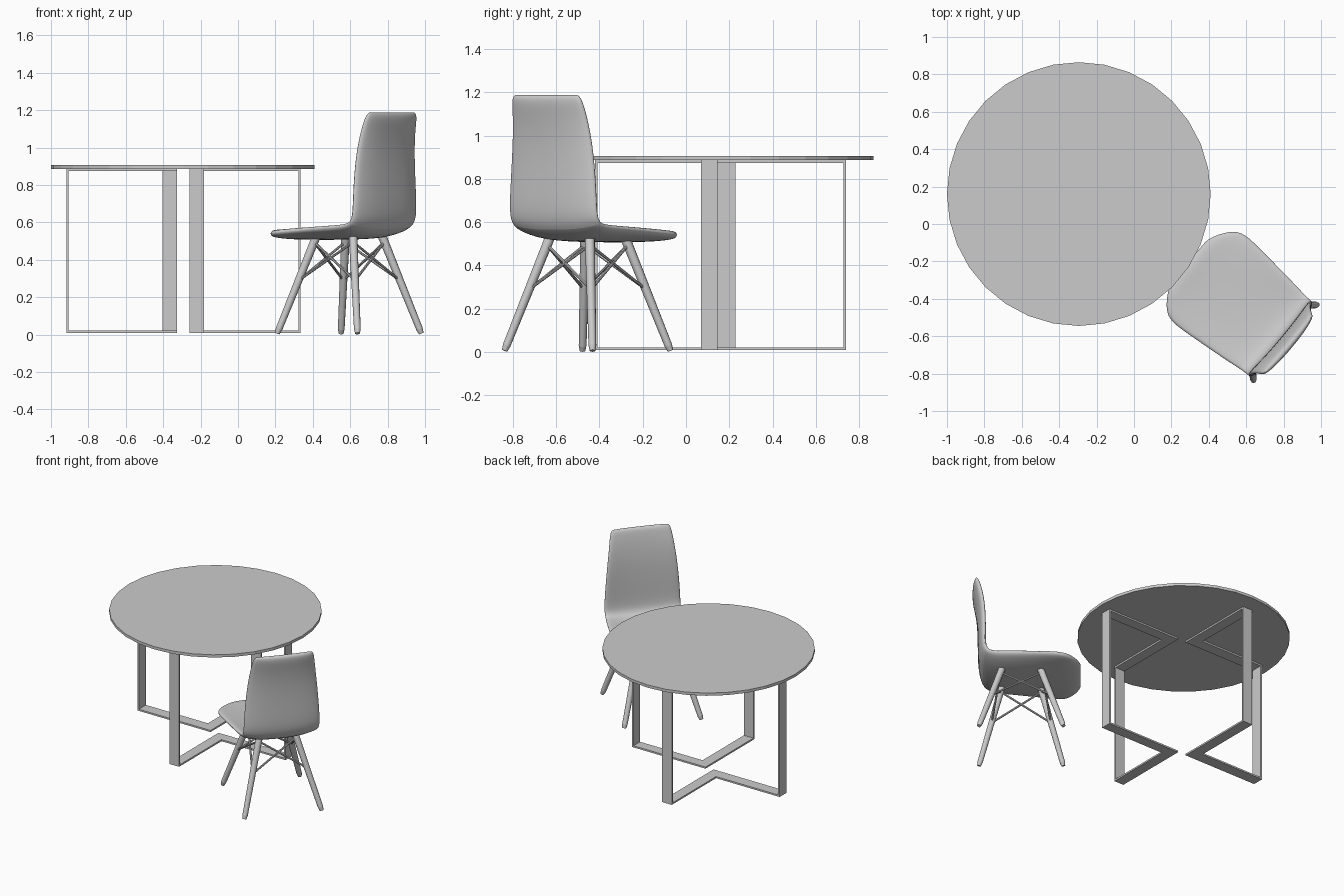
import bpy, bmesh, math
from mathutils import Vector, Matrix

if "Cube" in bpy.data.objects:
    bpy.data.objects.remove(bpy.data.objects["Cube"])

CHAIR = Matrix.Translation((0.595, -0.455, 0)) @ Matrix.Rotation(math.radians(-130), 4, 'Z')


def finish(name, bm, smooth=False, matrix=None):
    bmesh.ops.recalc_face_normals(bm, faces=bm.faces[:])
    mesh = bpy.data.meshes.new(name)
    bm.to_mesh(mesh)
    bm.free()
    ob = bpy.data.objects.new(name, mesh)
    bpy.context.collection.objects.link(ob)
    if matrix:
        ob.matrix_world = matrix
    if smooth:
        bpy.ops.object.select_all(action='DESELECT')
        ob.select_set(True)
        bpy.context.view_layer.objects.active = ob
        bpy.ops.object.shade_smooth_by_angle(angle=math.radians(40))
    return ob


def prism(bm, outline, z0, z1):
    lo = [bm.verts.new((x, y, z0)) for x, y in outline]
    hi = [bm.verts.new((x, y, z1)) for x, y in outline]
    bm.faces.new(lo[::-1])
    bm.faces.new(hi)
    n = len(lo)
    for i in range(n):
        j = (i + 1) % n
        bm.faces.new((lo[i], lo[j], hi[j], hi[i]))


def rect(x0, x1, y0, y1):
    return [(x0, y0), (x1, y0), (x1, y1), (x0, y1)]


def rod(bm, a, b, ra, rb, segments=12):
    a, b = Vector(a), Vector(b)
    m = Matrix.Translation((a + b) / 2) @ (b - a).to_track_quat('Z', 'Y').to_matrix().to_4x4()
    bmesh.ops.create_cone(bm, cap_ends=True, segments=segments, radius1=ra, radius2=rb,
                          depth=(b - a).length, matrix=m)


# round table top
bm = bmesh.new()
bmesh.ops.create_cone(bm, cap_ends=True, segments=32, radius1=0.705, radius2=0.705, depth=0.02,
                      matrix=Matrix.Translation((-0.295, 0.16, 0.896)))
finish("table_top", bm)

# two V-shaped flat-bar frames, corner to corner: corner (cx, cy), inner corner (ix, iy), arm ends
T = 0.012
for name, cx, cy, ix, iy, ex, ey in (
        ("table_frame_back", -0.325, 0.146, -0.403, 0.228, -0.918, 0.74),
        ("table_frame_front", -0.26, 0.146, -0.183, 0.07, 0.335, -0.42)):
    bm = bmesh.new()
    vee = [(cx, cy), (ex, cy), (ex, iy), (ix, iy), (ix, ey), (cx, ey)]
    prism(bm, vee, 0.009, 0.009 + T)
    prism(bm, vee, 0.886 - T, 0.886)
    sx, sy = math.copysign(T, ex - cx), math.copysign(T, ey - cy)
    prism(bm, rect(ex - sx, ex, cy, iy), 0.009 + T, 0.886 - T)
    prism(bm, rect(cx, ix, ey - sy, ey), 0.009 + T, 0.886 - T)
    finish(name, bm)

# chair shell: stations along the seat and backrest (y, z, half width, thickness, dish)
stations = [
    (-0.395, 0.545, 0.14, 0.015, 0.0), (-0.385, 0.543, 0.18, 0.035, 0.0),
    (-0.355, 0.54, 0.235, 0.05, 0.002), (-0.31, 0.536, 0.29, 0.055, 0.005),
    (-0.25, 0.534, 0.312, 0.056, 0.012), (-0.10, 0.534, 0.297, 0.056, 0.026),
    (0.08, 0.536, 0.28, 0.056, 0.036), (0.18, 0.545, 0.268, 0.056, 0.034),
    (0.245, 0.575, 0.263, 0.052, 0.026), (0.266, 0.64, 0.265, 0.046, 0.02),
    (0.266, 0.78, 0.258, 0.046, 0.022), (0.270, 0.95, 0.242, 0.046, 0.022),
    (0.285, 1.07, 0.225, 0.046, 0.02), (0.300, 1.14, 0.215, 0.046, 0.016),
    (0.306, 1.175, 0.205, 0.038, 0.012), (0.307, 1.187, 0.19, 0.016, 0.01)]
N = 20
bm = bmesh.new()
rings = []
for i, (y, z, w, t, dish) in enumerate(stations):
    p, q = stations[max(i - 1, 0)], stations[min(i + 1, len(stations) - 1)]
    tan = Vector((0, q[0] - p[0], q[1] - p[1])).normalized()
    nor = Vector((0, -tan.z, tan.y))
    ring = []
    for k in range(N):
        a = 2 * math.pi * k / N
        c, s = math.cos(a), math.sin(a)
        u = math.copysign(abs(c) ** 0.8, c)
        v = math.copysign(abs(s) ** 0.5, s) * t / 2
        ring.append(bm.verts.new(Vector((u * w, y, z)) + nor * (v + dish * abs(u) ** 2.5)))
    rings.append(ring)
for r0, r1 in zip(rings, rings[1:]):
    for k in range(N):
        j = (k + 1) % N
        bm.faces.new((r0[k], r0[j], r1[j], r1[k]))
for ring in (rings[0], rings[-1]):
    for k in range(N // 2):
        quad = [ring[k], ring[k + 1], ring[N - k - 1], ring[(N - k) % N]]
        bm.faces.new(list(dict.fromkeys(quad)))
shell = finish("chair_shell", bm, True, CHAIR)
shell.modifiers.new("smooth", 'SUBSURF').levels = 2
for poly in shell.data.polygons:
    poly.use_smooth = True


# splayed legs with tapered tips
def leg_point(sx, sy, z):
    f = 1 - 0.53 * z / 0.51
    return Vector((sx * 0.267 * f, sy * 0.282 * f, z))


corners = [(1, 1), (-1, 1), (-1, -1), (1, -1)]
for (sx, sy), name in zip(corners, ("back_left", "back_right", "front_right", "front_left")):
    bm = bmesh.new()
    rod(bm, leg_point(sx, sy, 0.006), leg_point(sx, sy, 0.03), 0.013, 0.018)
    rod(bm, leg_point(sx, sy, 0.03), leg_point(sx, sy, 0.525), 0.018, 0.023)
    finish("chair_leg_" + name, bm, True, CHAIR)

# crossed thin braces between neighbouring legs
bm = bmesh.new()
for i in range(4):
    a, b = corners[i], corners[(i + 1) % 4]
    for p, q in ((a, b), (b, a)):
        rod(bm, leg_point(*p, 0.29), leg_point(*q, 0.495), 0.007, 0.007, 8)
finish("chair_braces", bm, True, CHAIR)
